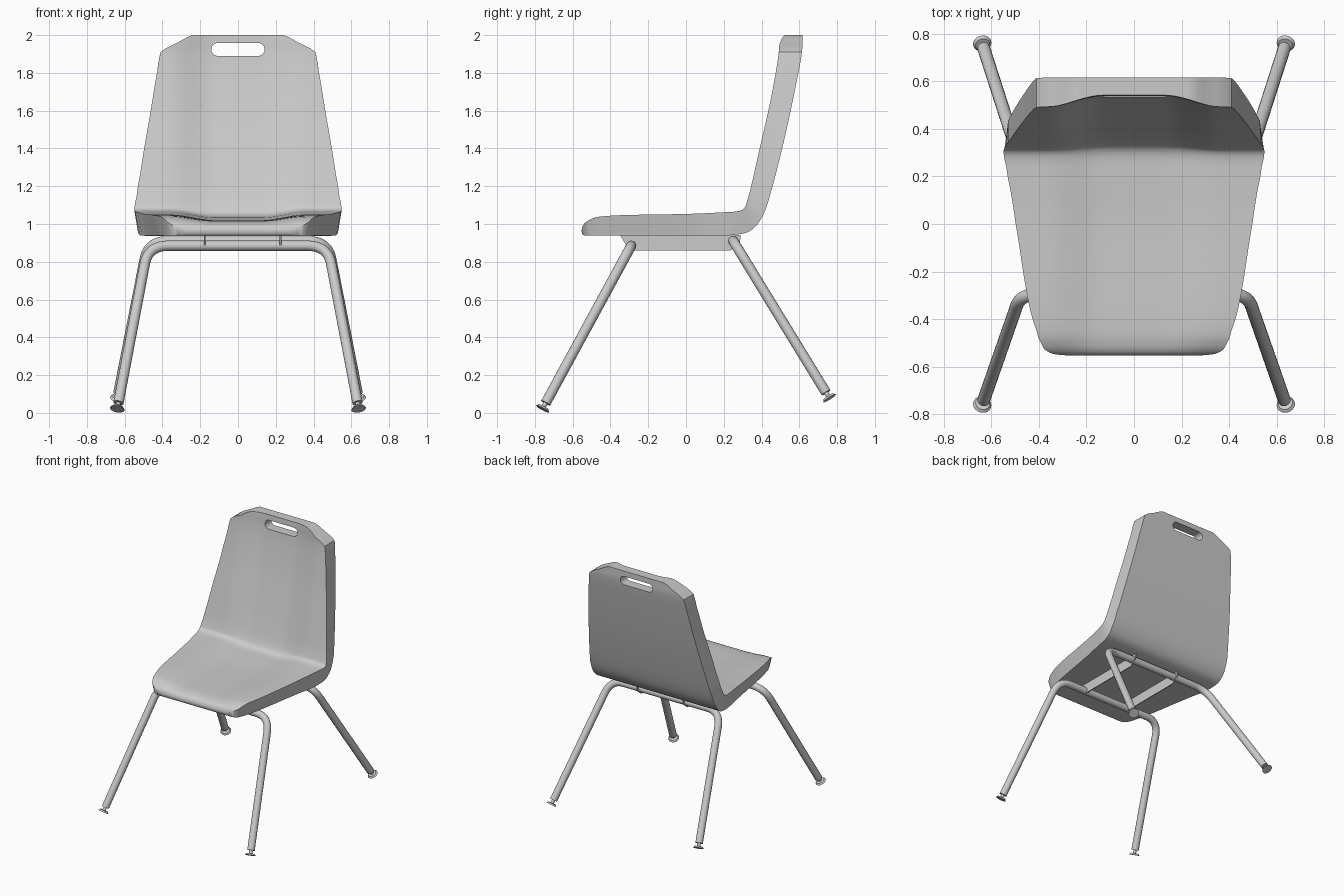
import bpy, bmesh, math
from mathutils import Vector

if "Cube" in bpy.data.objects:
    bpy.data.objects.remove(bpy.data.objects["Cube"])


def mesh_object(name, bm):
    bmesh.ops.recalc_face_normals(bm, faces=bm.faces[:])
    me = bpy.data.meshes.new(name)
    bm.to_mesh(me)
    bm.free()
    ob = bpy.data.objects.new(name, me)
    bpy.context.collection.objects.link(ob)
    return ob


def activate(ob):
    bpy.ops.object.select_all(action='DESELECT')
    ob.select_set(True)
    bpy.context.view_layer.objects.active = ob


def smooth(ob, angle=35):
    activate(ob)
    bpy.ops.object.shade_smooth_by_angle(angle=math.radians(angle))


def prism(name, points, axis, start, end):
    """Extrude a closed 2D outline along axis x or y."""
    bm = bmesh.new()
    put = (lambda a, b, d: (d, a, b)) if axis == 'x' else (lambda a, b, d: (a, d, b))
    face = bm.faces.new([bm.verts.new(put(a, b, start)) for a, b in points])
    ext = bmesh.ops.extrude_face_region(bm, geom=[face])['geom']
    shift = Vector(put(0, 0, end - start))
    bmesh.ops.translate(bm, vec=shift, verts=[v for v in ext if isinstance(v, bmesh.types.BMVert)])
    return mesh_object(name, bm)


# Seat shell stations: front y, z / rear y, z / front and rear half width / dish depth
stations = [
    (-.553, .965, -.548, .946, .28, .28, 0),
    (-.547, .990, -.540, .940, .34, .33, .004),
    (-.530, 1.010, -.520, .938, .375, .36, .010),
    (-.500, 1.027, -.490, .938, .392, .375, .017),
    (-.450, 1.040, -.440, .938, .41, .39, .023),
    (-.300, 1.048, -.290, .938, .45, .425, .028),
    (0, 1.053, 0, .938, .498, .475, .03),
    (.200, 1.062, .150, .938, .532, .505, .03),
    (.270, 1.067, .240, .941, .545, .52, .03),
    (.305, 1.080, .330, .958, .55, .53, .03),
    (.320, 1.110, .390, 1.015, .545, .535, .03),
    (.345, 1.200, .436, 1.120, .53, .53, .032),
    (.390, 1.400, .502, 1.370, .497, .493, .037),
    (.436, 1.600, .552, 1.590, .462, .460, .042),
    (.475, 1.800, .595, 1.800, .429, .429, .045),
    (.491, 1.910, .614, 1.910, .41, .41, .045),
    (.494, 1.960, .616, 1.960, .32, .32, .045),
    (.497, 2.000, .616, 2.000, .24, .24, .045),
]


def spline(a, b, c, d, t):
    return .5 * (2 * b + (c - a) * t + (2 * a - 5 * b + 4 * c - d) * t * t + (3 * b - a - 3 * c + d) * t ** 3)


rows = []
last = len(stations) - 1
for i in range(last):
    q = [stations[min(max(i + k, 0), last)] for k in (-1, 0, 1, 2)]
    for s in range(3):
        t = s / 3
        rows.append([spline(*(p[k] for p in q), t) if k < 4
                     else q[1][k] * (1 - t) + q[2][k] * t for k in range(7)])
rows.append(stations[-1])

N = 40
bm = bmesh.new()
rings = []
for fy, fz, ry, rz, hf, hr, dish in rows:
    toward = Vector((0, ry - fy, rz - fz)).normalized()
    front, rear = [], []
    for j in range(N + 1):
        u = 2 * j / N - 1
        k = min(max((abs(hf * u) - .13) / .23, 0), 1)
        hollow = 1 - k * k * (3 - 2 * k)
        front.append(bm.verts.new(Vector((hf * u, fy, fz)) + toward * dish * hollow))
        rear.append(bm.verts.new((hr * u, ry, rz)))
    rings.append(front + rear[::-1])
M = len(rings[0])
for a, b in zip(rings, rings[1:]):
    for j in range(M):
        k = (j + 1) % M
        bm.faces.new((a[j], a[k], b[k], b[j]))
for ring in (rings[0], rings[-1]):
    for j in range(N):
        bm.faces.new((ring[j], ring[j + 1], ring[M - 2 - j], ring[M - 1 - j]))
shell = mesh_object("seat_shell", bm)

# Hand hold slot through the backrest
slot = []
for side, start in ((1, -90), (-1, 90)):
    for i in range(13):
        a = math.radians(start + i * 15)
        slot.append((side * .107 + .034 * math.cos(a), 1.924 + .034 * math.sin(a)))
cutter = prism("slot_cutter", slot, 'y', .3, .8)
cutter.hide_render = True
cut = shell.modifiers.new("hand_hold", 'BOOLEAN')
cut.operation, cut.solver, cut.object = 'DIFFERENCE', 'EXACT', cutter
activate(shell)
bpy.ops.object.modifier_apply(modifier=cut.name)
bpy.data.objects.remove(cutter)
smooth(shell, 40)


def rod(name, centre, axis, r1, r2, depth):
    bm = bmesh.new()
    bmesh.ops.create_cone(bm, cap_ends=True, segments=32, radius1=r1, radius2=r2, depth=depth)
    ob = mesh_object(name, bm)
    ob.rotation_euler = axis.to_track_quat('Z', 'Y').to_euler()
    ob.location = centre
    smooth(ob)


# Bent tube leg pairs with tilted glide feet
def leg_pair(name, knee, foot):
    knee, foot = Vector(knee), Vector(foot)
    up = (knee - foot).normalized()
    start, end = knee - Vector((.11, 0, 0)), knee - up * .11
    half = [start * (1 - t) ** 2 + knee * 2 * t * (1 - t) + end * t * t for t in [i / 12 for i in range(13)]]
    half.append(foot + up * .03)
    path = [Vector((-p.x, p.y, p.z)) for p in reversed(half)] + half
    cu = bpy.data.curves.new(name + "_legs", 'CURVE')
    cu.dimensions = '3D'
    cu.bevel_depth, cu.bevel_resolution, cu.use_fill_caps = .027, 6, True
    sp = cu.splines.new('POLY')
    sp.points.add(len(path) - 1)
    for pt, p in zip(sp.points, path):
        pt.co = (*p, 1)
    ob = bpy.data.objects.new(name + "_legs", cu)
    bpy.context.collection.objects.link(ob)
    activate(ob)
    bpy.ops.object.convert(target='MESH')
    smooth(bpy.context.object)
    for side, label in ((1, "right"), (-1, "left")):
        m = Vector((side, 1, 1))
        axis = up * m
        rod(f"{name}_{label}_glide", foot * m, axis, .039, .03, .012)
        rod(f"{name}_{label}_glide_stem", (foot + up * .02) * m, axis, .012, .012, .035)


leg_pair("front", (.475, -.29, .885), (.638, -.757, .026))
leg_pair("rear", (.475, .25, .91), (.638, .757, .082))

# Thin support plates between the tubes and the seat
for label, x in (("left", -.175), ("right", .225)):
    prism(f"{label}_support_plate",
          [(-.35, .942), (-.30, .86), (.235, .86), (.285, .90), (.29, .942)], 'x', x - .004, x + .004)
